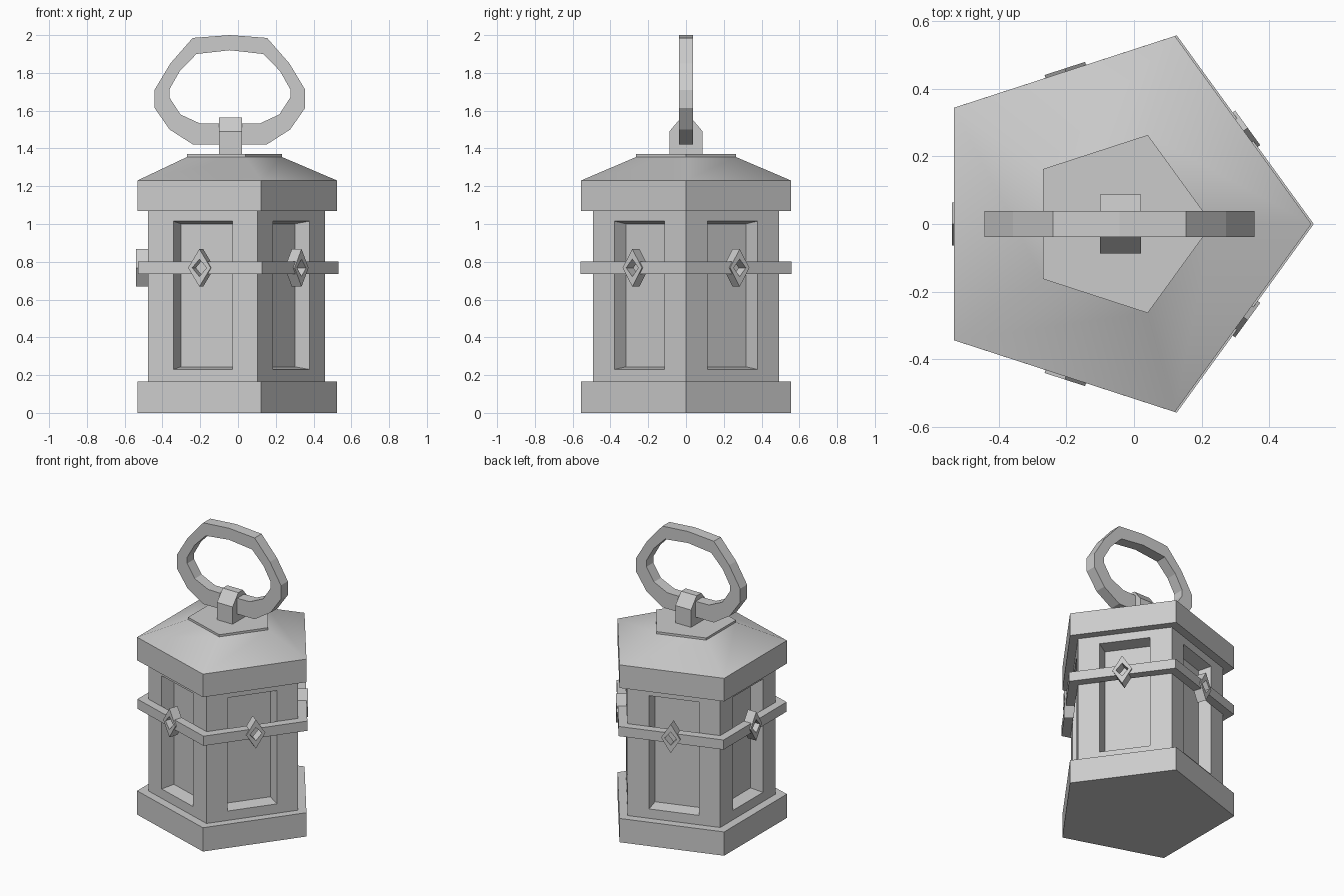
import bpy, bmesh
from math import cos, sin, pi, radians
from mathutils import Vector

if "Cube" in bpy.data.objects:
    bpy.data.objects.remove(bpy.data.objects["Cube"])


def make(name, lofts, closed=False):
    """Each loft is a list of equal-length point rings, capped or closed into a loop."""
    bm = bmesh.new()
    for rings in lofts:
        v = [[bm.verts.new(p) for p in r] for r in rings]
        n = len(v[0])
        for a, b in zip(v, v[1:] + ([v[0]] if closed else [])):
            for i in range(n):
                j = (i + 1) % n
                bm.faces.new((a[i], a[j], b[j], b[i]))
        if not closed:
            bm.faces.new(v[0][::-1])
            bm.faces.new(v[-1])
    bmesh.ops.recalc_face_normals(bm, faces=bm.faces)
    me = bpy.data.meshes.new(name)
    bm.to_mesh(me)
    bm.free()
    ob = bpy.data.objects.new(name, me)
    bpy.context.collection.objects.link(ob)
    return ob


def pent(r, z, cx=-0.06):
    return [(cx + r * cos(2 * pi * k / 5), r * sin(2 * pi * k / 5), z) for k in range(5)]


# Base, roof and roof plate
make("base", [[pent(0.585, 0), pent(0.585, 0.165)]])
roof = make("roof", [[pent(0.585, 1.07), pent(0.585, 1.23), pent(0.277, 1.355, -0.045)]])
make("roof_plate", [[pent(0.277, 1.35, -0.045), pent(0.277, 1.37, -0.045)]])
for p in roof.data.polygons:
    p.use_smooth = True
bpy.context.view_layer.objects.active = roof
roof.select_set(True)
# only hips on the slope are smooth; they meet at about 31 degrees
for e in roof.data.edges:
    a, b = (roof.data.vertices[i].co.z for i in e.vertices)
    e.use_edge_sharp = not (min(a, b) > 1.2 and abs(a - b) > 0.1)

# Body with a recessed panel in each side
body = make("body", [[pent(0.517, 0.09, -0.057), pent(0.517, 1.155, -0.057)]])
bm = bmesh.new()
bm.from_mesh(body.data)
sides = [f for f in bm.faces if abs(f.normal.z) < 0.5]
bmesh.ops.inset_individual(bm, faces=sides, thickness=0.14, use_even_offset=True)
bmesh.ops.inset_individual(bm, faces=sides, thickness=0.014, depth=-0.085, use_even_offset=True)
bm.to_mesh(body.data)
bm.free()

# Band around the body
CX = -0.055
band = make("band", [[pent(0.516, 0.735, CX), pent(0.587, 0.735, CX),
                      pent(0.587, 0.802, CX), pent(0.516, 0.802, CX)]], closed=True)


def diamond(k, w, h, d):
    a = radians(36 + 72 * k)
    n, t = Vector((cos(a), sin(a), 0)), Vector((-sin(a), cos(a), 0))
    c = Vector((CX, 0, 0.768)) + n * d
    up = Vector((0, 0, 1))
    return [c + t * w, c + up * h, c - t * w, c - up * h]


# Diamond frames on the band, with open centres
make("diamond_frames", [[diamond(k, 0.063, 0.1, 0.42), diamond(k, 0.063, 0.1, 0.484),
                         diamond(k, 0.04, 0.046, 0.484), diamond(k, 0.04, 0.046, 0.42)]
                        for k in range(5)], closed=True)
cut = make("band_cutter", [[diamond(k, 0.041, 0.047, 0.36), diamond(k, 0.041, 0.047, 0.55)]
                           for k in range(5)])
cut.hide_render = True
cut.hide_set(True)
mod = band.modifiers.new("holes", 'BOOLEAN')
mod.object = cut
mod.operation = 'DIFFERENCE'
mod.solver = 'EXACT'

# Clasp holding the handle
clasp = [(-0.088, 1.36), (0.088, 1.36), (0.088, 1.49), (0.025, 1.565), (-0.025, 1.565), (-0.088, 1.49)]
make("clasp", [[[(x, y, z) for y, z in clasp] for x in (-0.1, 0.02)]])

# Carrying ring, half outline mirrored about its centre
outer = [(0, 2.0), (0.197, 1.985), (0.315, 1.85), (0.399, 1.71), (0.399, 1.615), (0.319, 1.5), (0.197, 1.422), (0, 1.422)]
inner = [(0, 1.92), (0.177, 1.9), (0.265, 1.81), (0.32, 1.713), (0.32, 1.67), (0.262, 1.58), (0.16, 1.533), (0, 1.53)]


def outline(half, y):
    full = half + [(-x, z) for x, z in half[-2:0:-1]]
    return [(x - 0.043, y, z) for x, z in full]


make("carrying_ring", [[outline(outer, -0.038), outline(outer, 0.038),
                        outline(inner, 0.038), outline(inner, -0.038)]], closed=True)
